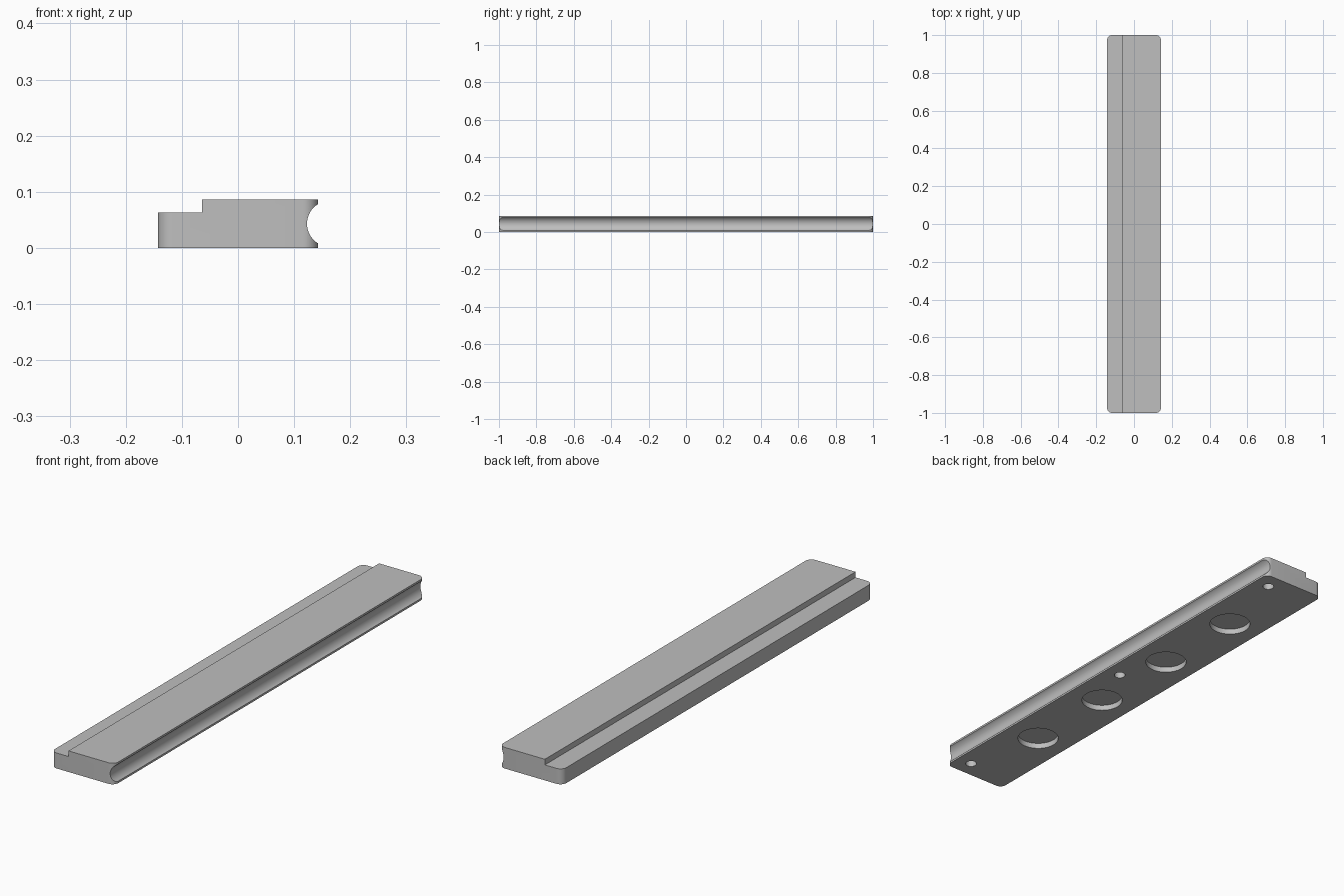
import bpy
import bmesh
import math
from mathutils import Matrix

WIDTH, LENGTH, HEIGHT = 0.285, 2.0, 0.086
CORNER = 0.027

default = bpy.data.objects.get("Cube")
if default:
    bpy.data.objects.remove(default, do_unlink=True)

# Single plain grey material
grey = bpy.data.materials.new("plain_grey")
grey.use_nodes = True
colour = (0.52, 0.52, 0.52, 1)
grey.diffuse_color = colour
grey.node_tree.nodes["Principled BSDF"].inputs["Base Color"].default_value = colour


def make_object(name, bm):
    mesh = bpy.data.meshes.new(name)
    bm.to_mesh(mesh)
    bm.free()
    mesh.materials.append(grey)
    obj = bpy.data.objects.new(name, mesh)
    bpy.context.collection.objects.link(obj)
    return obj


def box(name, low, high):
    bm = bmesh.new()
    bmesh.ops.create_cube(bm, size=1)
    for v in bm.verts:
        v.co = [h if c > 0 else l for c, l, h in zip(v.co, low, high)]
    return make_object(name, bm)


def cylinder(name, radius, depth, centre, sides, along_y=False):
    bm = bmesh.new()
    turn = Matrix.Rotation(math.pi / 2 if along_y else 0, 4, "X")
    bmesh.ops.create_cone(bm, cap_ends=True, segments=sides, radius1=radius,
                          radius2=radius, depth=depth,
                          matrix=Matrix.Translation(centre) @ turn)
    return make_object(name, bm)


# Bar body with rounded vertical corners
bar = box("bar", (-WIDTH / 2, -LENGTH / 2, 0), (WIDTH / 2, LENGTH / 2, HEIGHT))
bm = bmesh.new()
bm.from_mesh(bar.data)
upright = [e for e in bm.edges if abs(e.verts[0].co.z - e.verts[1].co.z) > 0.01]
bmesh.ops.bevel(bm, geom=upright, offset=CORNER, segments=10, profile=0.5,
                affect="EDGES")
bm.to_mesh(bar.data)
bm.free()

# Step along one long edge and concave groove along the other
cutters = [
    box("step_cutter", (-0.3, -1.1, 0.063), (-0.064, 1.1, 0.2)),
    cylinder("groove_cutter", 0.041, 2.2, (0.164, 0, 0.043), 96, along_y=True),
]

# Shallow round pockets and small screw holes in the underside
for y in (-0.6, -0.2, 0.2, 0.6):
    cutters.append(cylinder("pocket_cutter", 0.081, 0.046, (0, y, 0), 64))
for y in (-0.93, 0, 0.93):
    cutters.append(cylinder("screw_hole_cutter", 0.022, 0.1, (0.075, y, 0), 32))

for cutter in cutters:
    cutter.hide_render = True
    mod = bar.modifiers.new(cutter.name, "BOOLEAN")
    mod.operation = "DIFFERENCE"
    mod.solver = "EXACT"
    mod.object = cutter

# Bake the cuts and discard the cutters
bpy.context.view_layer.update()
graph = bpy.context.evaluated_depsgraph_get()
cut_mesh = bpy.data.meshes.new_from_object(bar.evaluated_get(graph))
bar.modifiers.clear()
bar.data = cut_mesh
for cutter in cutters:
    bpy.data.objects.remove(cutter, do_unlink=True)

# Smooth curved walls, sharp edges elsewhere
for obj in bpy.context.selected_objects:
    obj.select_set(False)
bar.select_set(True)
bpy.context.view_layer.objects.active = bar
bpy.ops.object.shade_smooth_by_angle(angle=math.radians(30))
